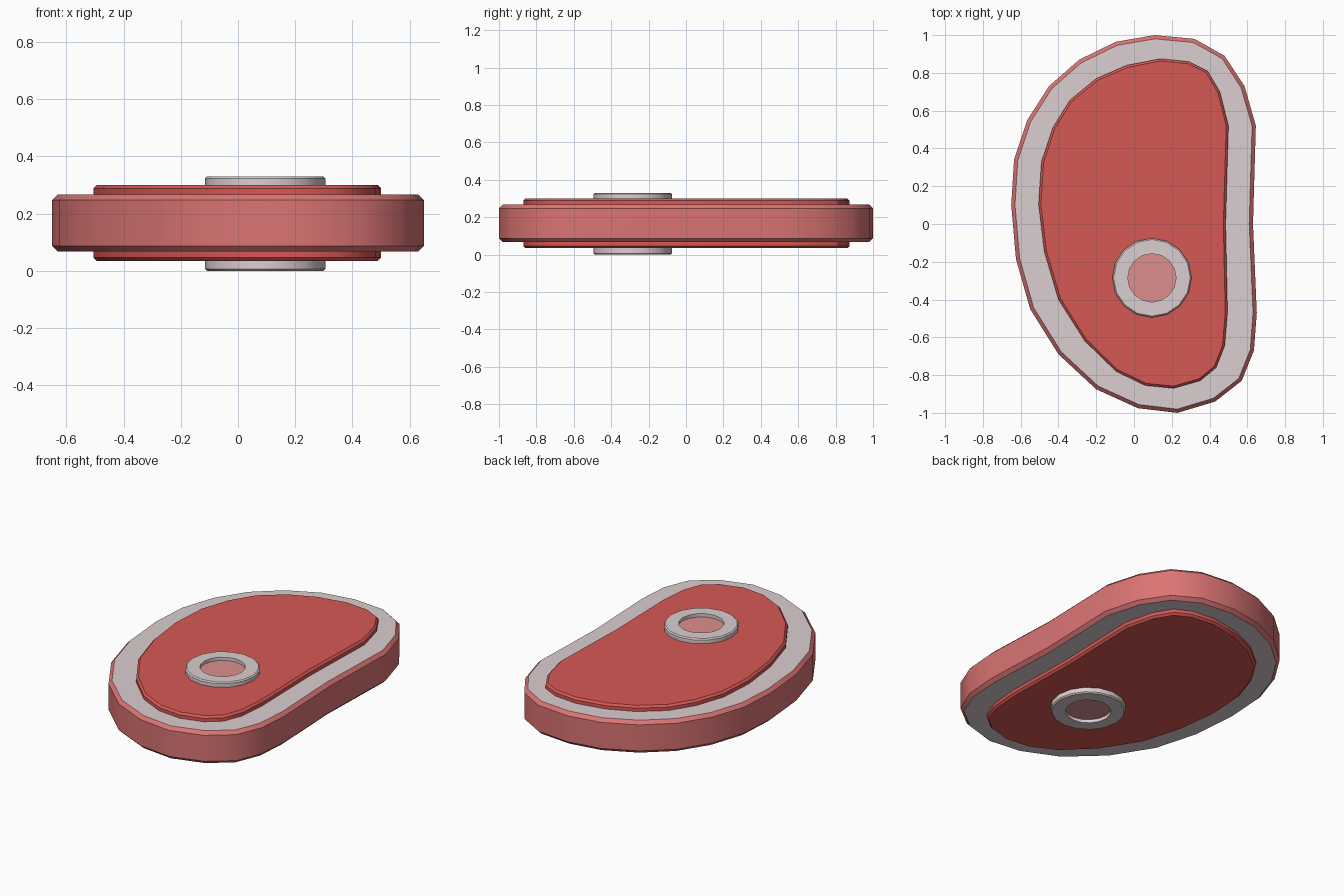
import bpy, bmesh, math
from mathutils import Vector

if "Cube" in bpy.data.objects:
    bpy.data.objects.remove(bpy.data.objects["Cube"])


def material(name, srgb):
    m = bpy.data.materials.new(name)
    m.diffuse_color = [((c / 255 + 0.055) / 1.055) ** 2.4 for c in srgb] + [1]
    m.use_nodes = True
    m.node_tree.nodes["Principled BSDF"].inputs["Base Color"].default_value = m.diffuse_color
    return m


PINK = material("pink rind", (219, 116, 116))
FAT = material("pale fat", (219, 206, 208))
RED = material("red meat", (214, 88, 84))
MARROW = material("pink marrow", (220, 143, 141))


def offset(pts, d):
    """Move a clockwise outline inward by d."""
    out = []
    for i, p in enumerate(pts):
        a, b = Vector(pts[i - 1]), Vector(pts[(i + 1) % len(pts)])
        t = (b - a).normalized()
        out.append(Vector(p) + Vector((t.y, -t.x)) * d)
    return out


def finish(name, bm, mats):
    bmesh.ops.recalc_face_normals(bm, faces=bm.faces)
    me = bpy.data.meshes.new(name)
    bm.to_mesh(me)
    bm.free()
    for m in mats:
        me.materials.append(m)
    ob = bpy.data.objects.new(name, me)
    bpy.context.collection.objects.link(ob)
    bpy.ops.object.select_all(action='DESELECT')
    ob.select_set(True)
    bpy.context.view_layer.objects.active = ob
    bpy.ops.object.shade_smooth_by_angle(angle=math.radians(32))
    return ob


def loft(name, rings, mats, closed=False, cap_index=0):
    """Bridge stacked outlines; cap the ends, or close into a tube."""
    bm = bmesh.new()
    loops = [[bm.verts.new((p[0], p[1], z)) for p in pts] for pts, z in rings]
    n = len(loops[0])
    pairs = list(zip(loops, loops[1:])) + ([(loops[-1], loops[0])] if closed else [])
    for a, b in pairs:
        for i in range(n):
            j = (i + 1) % n
            bm.faces.new((a[i], a[j], b[j], b[i]))
    if not closed:
        for l in (loops[0], loops[-1]):
            bm.faces.new(l).material_index = cap_index
    return finish(name, bm, mats)


def slab(name, pts, z0, z1, bevel, mats, cap_index=0):
    inner = offset(pts, bevel)
    return loft(name, [(inner, z0), (pts, z0 + bevel), (pts, z1 - bevel), (inner, z1)],
                mats, cap_index=cap_index)


def circle(r, n=16):
    return [(0.095 + r * math.sin(2 * math.pi * i / n),
             -0.285 + r * math.cos(2 * math.pi * i / n)) for i in range(n)]


# Steak outline and meat outline, clockwise from the top
outer = [(.11, 1), (.32, .98), (.48, .89), (.585, .73), (.645, .52), (.63, 0),
         (.65, -.47), (.635, -.67), (.57, -.83), (.43, -.94), (.23, -1), (.02, -.975),
         (-.2, -.875), (-.4, -.69), (-.55, -.45), (-.625, -.185), (-.65, .1),
         (-.635, .34), (-.565, .55), (-.45, .73), (-.29, .87), (-.095, .965)]
meat = [(.14, .875), (.29, .86), (.39, .81), (.455, .7), (.5, .52), (.485, 0),
        (.495, -.47), (.48, -.645), (.435, -.76), (.35, -.83), (.21, -.87), (.06, -.855),
        (-.095, -.78), (-.26, -.62), (-.4, -.4), (-.475, -.145), (-.505, .105),
        (-.49, .33), (-.43, .51), (-.34, .655), (-.2, .77), (-.04, .84)]

slab("steak_body", outer, 0.067, 0.267, 0.02, [PINK, FAT], 1)
slab("meat_layer", meat, 0.034, 0.3, 0.012, [RED])

# Bone ring through the steak, with a marrow core
b = 0.007
loft("bone_ring", [(circle(.21 - b), 0), (circle(.21), b), (circle(.21), .33 - b),
                   (circle(.21 - b), .33), (circle(.128), .33), (circle(.128), 0)],
     [FAT], closed=True)
loft("marrow", [(circle(.129), 0.02), (circle(.129), 0.31)], [MARROW])
